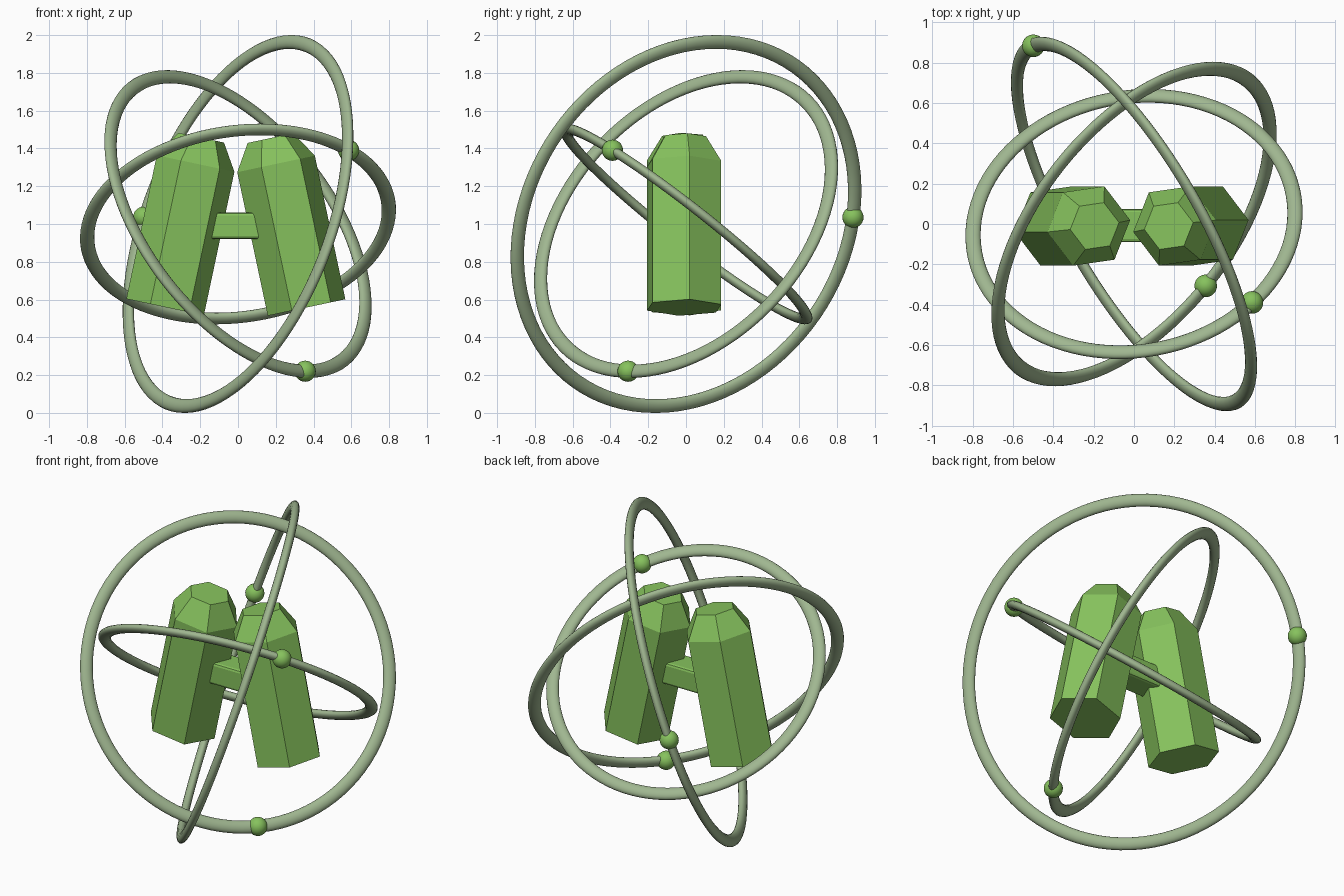
import bpy, bmesh, math
from mathutils import Vector, Matrix

if "Cube" in bpy.data.objects:
    bpy.data.objects.remove(bpy.data.objects["Cube"])


def material(name, rgb):
    m = bpy.data.materials.new(name)
    m.diffuse_color = (*rgb, 1)
    m.use_nodes = True
    m.node_tree.nodes["Principled BSDF"].inputs["Base Color"].default_value = m.diffuse_color
    return m


LEAF = material("leaf_green", (0.24, 0.54, 0.11))
SAGE = material("sage_green", (0.35, 0.47, 0.28))


def finish(obj, name, mat, smooth=False):
    obj.name = name
    obj.data.materials.append(mat)
    for p in obj.data.polygons:
        p.use_smooth = smooth
    return obj


# Tilted orbit rings with a flattened tube, each carrying a bead
def ring(name, radius, normal, bead):
    n = Vector(normal).normalized()
    bpy.ops.mesh.primitive_torus_add(major_segments=96, minor_segments=16,
                                     major_radius=radius, minor_radius=0.038)
    obj = finish(bpy.context.object, name + "_ring", SAGE, True)
    obj.data.transform(Matrix.Diagonal((1, 1, 0.66, 1)))
    obj.rotation_euler = n.to_track_quat('Z', 'Y').to_euler()
    obj.location = (0, 0, 1)
    # Snap the bead onto the ring's centre line
    d = Vector(bead) - Vector((0, 0, 1))
    d = (d - n * d.dot(n)).normalized() * radius
    bpy.ops.mesh.primitive_uv_sphere_add(segments=24, ring_count=14, radius=0.056,
                                         location=d + Vector((0, 0, 1)))
    finish(bpy.context.object, name + "_bead", LEAF, True)


ring("outer", 1.016, (0.82, 0.476, -0.316), (-0.51, 0.875, 1.04))
ring("middle", 0.91, (0.671, -0.533, 0.516), (0.36, -0.31, 0.22))
ring("inner", 0.804, (-0.115, 0.612, 0.783), (0.58, -0.39, 1.38))


# Leaning six-sided pods with a chamfered crown
def pod(name, base, tilt):
    bm = bmesh.new()
    loops = []
    for z, r in ((0, 0.212), (0.777, 0.212), (0.917, 0.125)):
        loops.append([bm.verts.new((r * math.cos(math.radians(8 + 60 * i)),
                                    r * math.sin(math.radians(8 + 60 * i)), z))
                      for i in range(6)])
    for a, b in zip(loops, loops[1:]):
        for i in range(6):
            j = (i + 1) % 6
            bm.faces.new((a[i], a[j], b[j], b[i]))
    bm.faces.new(loops[0][::-1])
    bm.faces.new(loops[-1])
    mesh = bpy.data.meshes.new(name)
    bm.to_mesh(mesh)
    bm.free()
    obj = bpy.data.objects.new(name, mesh)
    bpy.context.collection.objects.link(obj)
    obj.location = base
    obj.rotation_euler = (0, math.radians(tilt), 0)
    finish(obj, name, LEAF)


pod("left_pod", (-0.386, -0.01, 0.56), 12)
pod("right_pod", (0.363, -0.01, 0.558), -12)

# Bridge joining the pods
bpy.ops.mesh.primitive_cube_add(size=1, location=(-0.012, -0.008, 0.99))
bridge = finish(bpy.context.object, "bridge", LEAF)
bridge.data.transform(Matrix.Diagonal((0.36, 0.165, 0.14, 1)))
bevel = bridge.modifiers.new("soft_edges", 'BEVEL')
bevel.width = 0.016
bevel.segments = 2
